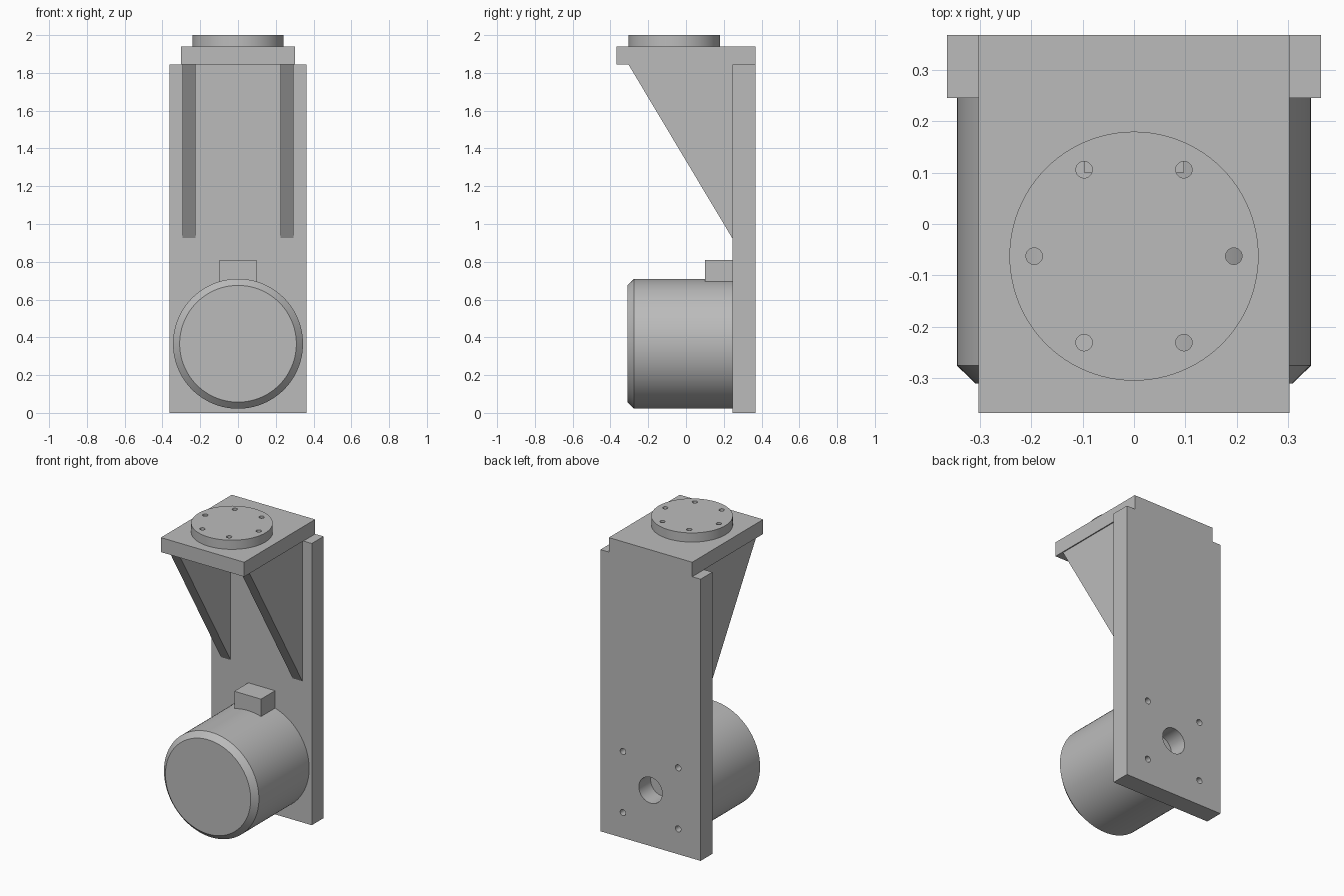
import bpy, bmesh, math
from mathutils import Matrix, Vector

cube = bpy.data.objects.get("Cube")
if cube:
    bpy.data.objects.remove(cube, do_unlink=True)

grey = bpy.data.materials.new("plain grey")
grey.use_nodes = True
grey.diffuse_color = (0.5, 0.5, 0.5, 1)
grey.node_tree.nodes["Principled BSDF"].inputs["Base Color"].default_value = (0.5, 0.5, 0.5, 1)

TURN_Y = Matrix.Rotation(math.pi / 2, 4, 'X')   # lays the z axis along -y


def finish(name, bm):
    bmesh.ops.recalc_face_normals(bm, faces=bm.faces)
    mesh = bpy.data.meshes.new(name)
    bm.to_mesh(mesh)
    bm.free()
    mesh.materials.append(grey)
    ob = bpy.data.objects.new(name, mesh)
    bpy.context.collection.objects.link(ob)
    return ob


def activate(ob):
    bpy.ops.object.select_all(action='DESELECT')
    ob.select_set(True)
    bpy.context.view_layer.objects.active = ob


def smooth(ob):
    activate(ob)
    bpy.ops.object.shade_smooth_by_angle(angle=math.radians(30))


def box(name, x, y, z):
    """Box from (min, max) ranges."""
    bm = bmesh.new()
    bmesh.ops.create_cube(bm, size=1)
    for v in bm.verts:
        v.co = [r[0] if c < 0 else r[1] for c, r in zip(v.co, (x, y, z))]
    return finish(name, bm)


def cylinders(name, items, depth, turn=Matrix(), segments=64):
    """Several cylinders in one mesh; items are (centre, radius)."""
    bm = bmesh.new()
    for centre, r in items:
        bmesh.ops.create_cone(bm, cap_ends=True, segments=segments, radius1=r, radius2=r,
                              depth=depth, matrix=Matrix.Translation(centre) @ turn)
    return finish(name, bm)


def drill(ob, items, depth, turn=Matrix()):
    cutter = cylinders("hole_cutter", items, depth, turn, 32)
    cutter.hide_render = True
    mod = ob.modifiers.new("holes", 'BOOLEAN')
    mod.operation = 'DIFFERENCE'
    mod.solver = 'EXACT'
    mod.object = cutter
    activate(ob)
    bpy.ops.object.modifier_apply(modifier=mod.name)
    bpy.data.objects.remove(cutter, do_unlink=True)
    smooth(ob)


MOTOR_Z, FLANGE_Y = 0.366, -0.0625

# Upright back plate with shaft hole and four bolt holes
back_plate = box("back_plate", (-0.363, 0.363), (0.245, 0.367), (0, 1.845))
holes = [(Vector((0, 0.306, MOTOR_Z)), 0.085)]
holes += [(Vector((sx * 0.2, 0.306, MOTOR_Z + sz * 0.2)), 0.02) for sx in (-1, 1) for sz in (-1, 1)]
drill(back_plate, holes, 0.4, TURN_Y)

# Top plate and round flange, drilled through with a ring of six holes
top_plate = box("top_plate", (-0.302, 0.302), (-0.367, 0.367), (1.845, 1.94))
flange = cylinders("top_flange", [(Vector((0, FLANGE_Y, 1.97)), 0.242)], 0.06, segments=96)
ring = [(Vector((0.194 * math.cos(i * math.pi / 3), FLANGE_Y + 0.194 * math.sin(i * math.pi / 3), 1.92)), 0.016)
        for i in range(6)]
for part in (top_plate, flange):
    drill(part, ring, 0.4)

# Triangular gussets, mirrored left and right
for side, sx in (("left", 1), ("right", -1)):
    bm = bmesh.new()
    profile = [(-0.305, 1.845), (0.245, 1.845), (0.245, 0.925)]
    face = bm.faces.new([bm.verts.new((sx * 0.225, y, z)) for y, z in profile])
    ext = bmesh.ops.extrude_face_region(bm, geom=[face], use_keep_orig=True)
    bmesh.ops.translate(bm, vec=(sx * 0.07, 0, 0),
                        verts=[g for g in ext["geom"] if isinstance(g, bmesh.types.BMVert)])
    finish(side + "_gusset", bm)

# Motor drum with a chamfered front rim
motor = cylinders("motor_body", [(Vector((0, -0.0325, MOTOR_Z)), 0.344)], 0.555, TURN_Y, 96)
bm = bmesh.new()
bm.from_mesh(motor.data)
rim = [e for e in bm.edges if all(v.co.y < 0 for v in e.verts)]
bmesh.ops.bevel(bm, geom=rim, offset=0.035, segments=1, affect='EDGES')
bm.to_mesh(motor.data)
bm.free()
smooth(motor)

# Terminal box on top of the motor
box("terminal_box", (-0.097, 0.097), (0.1, 0.245), (0.68, 0.81))
